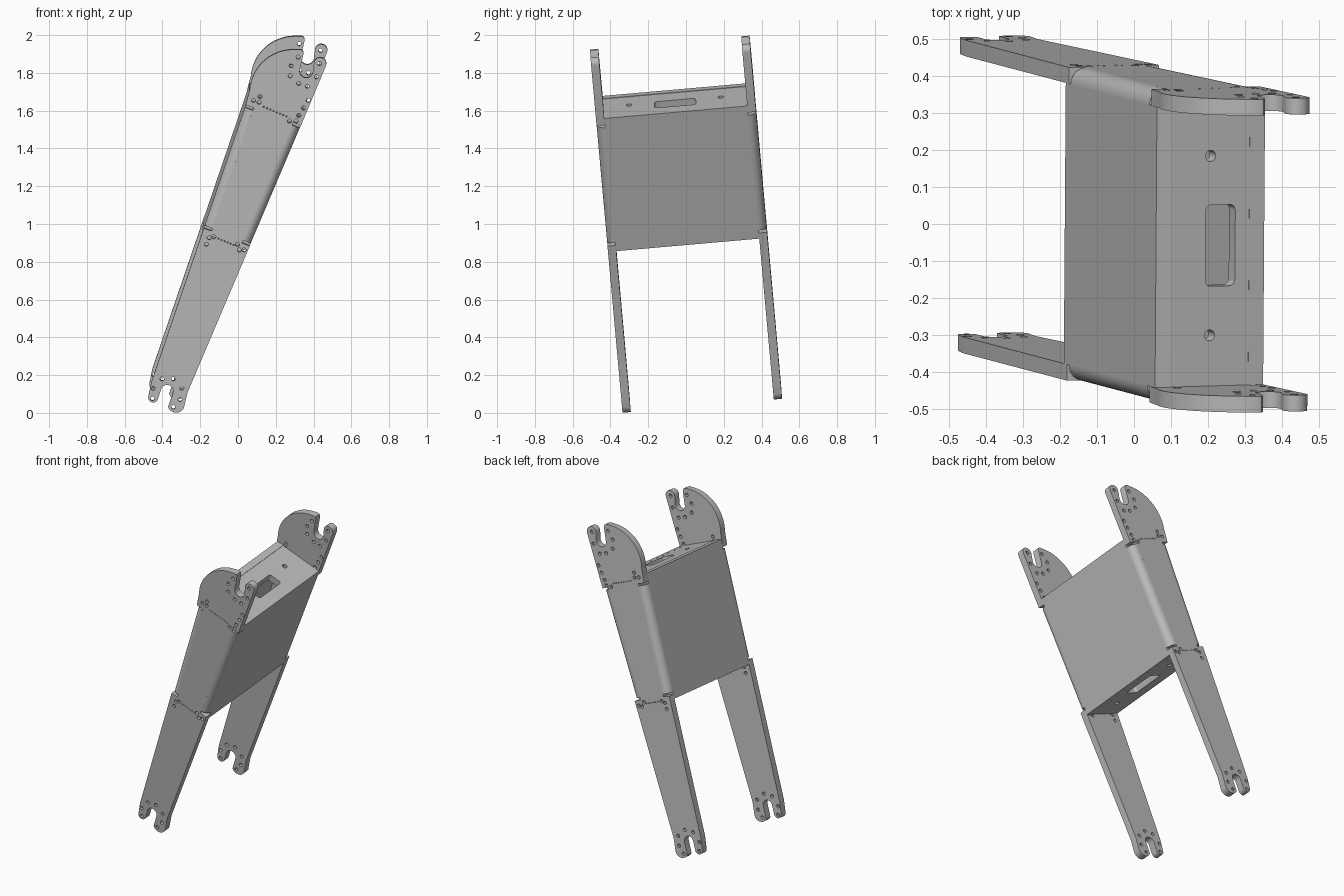
import bpy, bmesh
from math import sin, cos, radians, hypot, pi
from mathutils import Matrix, Vector

cube = bpy.data.objects.get("Cube")
if cube:
    bpy.data.objects.remove(cube)

T = 0.044           # sheet thickness
OUTER = 0.424       # half width over the side plates
INNER = OUTER - T
Y = Vector((0, 1, 0))

metal = bpy.data.materials.new("grey metal")
metal.use_nodes = True
GREY = (0.5, 0.5, 0.5, 1)
metal.diffuse_color = GREY
metal.node_tree.nodes["Principled BSDF"].inputs["Base Color"].default_value = GREY

# Whole frame leans back
LEAN = (Matrix.Translation((0, 0, 1)) @ Matrix.Rotation(radians(-0.4), 4, 'Z')
        @ Matrix.Rotation(radians(5), 4, 'X') @ Matrix.Translation((0, 0, -0.966)))


def arc(c, r, a0, a1, n=12, ry=None):
    angles = [radians(a0 + (a1 - a0) * i / n) for i in range(n + 1)]
    return [(c[0] + r * cos(a), c[1] + (ry or r) * sin(a)) for a in angles]


def circle(c, r, n=12):
    return arc(c, r, 0, 360 - 360 / n, n - 1)


def sheet(name, loops, thickness, x, y, z, origin):
    """Extrude an outline (and its holes) along z, centred on origin."""
    curve = bpy.data.curves.new(name, 'CURVE')
    curve.dimensions = '2D'
    curve.fill_mode = 'BOTH'
    curve.extrude = thickness / 2
    for loop in loops:
        spline = curve.splines.new('POLY')
        spline.points.add(len(loop) - 1)
        for point, p in zip(spline.points, loop):
            point.co = (p[0], p[1], 0, 1)
        spline.use_cyclic_u = True
    temp = bpy.data.objects.new(name + " curve", curve)
    bpy.context.collection.objects.link(temp)
    graph = bpy.context.evaluated_depsgraph_get()
    mesh = bpy.data.meshes.new_from_object(temp.evaluated_get(graph))
    bpy.data.objects.remove(temp)
    bm = bmesh.new()
    bm.from_mesh(mesh)
    bmesh.ops.remove_doubles(bm, verts=bm.verts, dist=0.0002)
    bmesh.ops.recalc_face_normals(bm, faces=bm.faces)
    bm.to_mesh(mesh)
    bm.free()
    mesh.materials.clear()
    mesh.materials.append(metal)
    obj = bpy.data.objects.new(name, mesh)
    bpy.context.collection.objects.link(obj)
    frame = Matrix((x, y, z)).transposed().to_4x4()
    frame.translation = origin
    obj.matrix_world = LEAN @ frame
    bpy.ops.object.select_all(action='DESELECT')
    obj.select_set(True)
    bpy.context.view_layer.objects.active = obj
    bpy.ops.object.shade_smooth_by_angle(angle=radians(30))
    return obj


# Tapering long edges of the side plates, with inward offset
def left(z, d=0):
    return (-0.185 + 0.34 * (z - 0.96) + 0.947 * d, z - 0.322 * d)


def right(z, d=0):
    return (0.071 + 0.424 * (z - 0.899) - 0.921 * d, z + 0.39 * d)


# edge function, rib ends and slit heights, outward sign
EDGES = {"left": (left, 0.955, 1.68, 0.98, 1.635, 1),
         "right": (right, 0.855, 1.56, 0.885, 1.525, -1)}

# Side plate outline: right edge, top hook, left edge, bottom fork
outline = [right(0.11)]
outline += [right(0.885), right(0.885, T), right(1.525, T), right(1.525)]
outline += arc((0.438, 1.855), 0.033, -23, 165)
outline += arc((0.365, 1.815), 0.035, -11, -191)
outline += [(0.351, 1.91), (0.347, 1.924), (0.335, 1.93)]
outline += arc((0.30, 1.70), 0.235, 90, 175, 18, 0.23)
outline += [left(1.635), left(1.635, T), left(0.98, T), left(0.98), left(0.16)]
outline += arc((-0.447, 0.08), 0.026, 165, 340)
outline += arc((-0.373, 0.115), 0.033, 159, -21)
outline += arc((-0.325, 0.045), 0.045, 200, 335)

# Bolt holes around the forks and by the ribs
bolts = [(-0.447, 0.13), (-0.40, 0.18), (-0.34, 0.18), (-0.295, 0.13), (-0.305, 0.07),
         (-0.45, 0.075), (-0.34, 0.03), (0.285, 1.845), (0.28, 1.79), (0.322, 1.89),
         (0.325, 1.75), (0.435, 1.855), (0.418, 1.785), (0.37, 1.735), (0.375, 1.66),
         (0.35, 1.62), (0.31, 1.55), (0.325, 1.58), (0.275, 1.55), (0.085, 1.66),
         (0.12, 1.68), (0.115, 1.65), (-0.125, 0.935), (-0.15, 0.93), (-0.165, 0.895),
         (0.0, 0.895), (0.01, 0.865), (0.035, 0.865)]
holes = [circle(p, 0.011) for p in bolts]

# Rows of pin holes along each rib
for a, b, n in (((0.14, 1.625), (0.26, 1.575), 8), ((-0.10, 0.925), (-0.02, 0.892), 6)):
    for i in range(n):
        p = Vector(a).lerp(Vector(b), i / (n - 1))
        holes.append(circle(p, 0.004, 6))

for name, side in (("front", -1), ("back", 1)):
    sheet(name + "_side_plate", [outline] + holes, T, Vector((1, 0, 0)),
          Vector((0, 0, 1)), -Y, Vector((0, side * (OUTER - T / 2), 0)))


def point(p):
    return Vector((p[0], 0, p[1]))


def box(w, h, cx=0):
    return [(cx - w, -h), (cx + w, -h), (cx + w, h), (cx - w, h)]


# Panels with rounded bends into the side plates
for name, (edge, low, high, slit_low, slit_high, out) in EDGES.items():
    a, b = point(edge(low)), point(edge(high))
    along = (b - a).normalized()
    normal = along.cross(Y)
    outward = normal * out
    sheet(name + "_panel", [box((b - a).length / 2, INNER)], T, along, Y, normal,
          (a + b) / 2 - outward * T / 2)
    a, b = point(edge(slit_low + 0.014)), point(edge(slit_high - 0.014))
    for end, side in (("one", -1), ("two", 1)):
        section = [(-T, side * INNER)]
        section += [(x, side * y) for x, y in arc((-T, INNER), T, 0, 90, 10)]
        sheet(f"{name}_bend_{end}", [section], (b - a).length, outward,
              along.cross(outward), along, (a + b) / 2)


# Rounded hand slot in a rib
def slot(cx, w, h, r):
    pts = []
    for sx, sy, start in ((1, 1, 0), (-1, 1, 90), (-1, -1, 180), (1, -1, 270)):
        pts += arc((cx + sx * (w - r), sy * (h - r)), r, start, start + 90, 5)
    return pts


# Cross ribs closing the box at both ends
for name, zl, zr, up, shift in (("top", 1.68, 1.56, 1, 0.03), ("bottom", 0.955, 0.855, -1, 0)):
    a, b = point(left(zl)), point(right(zr))
    across = (b - a).normalized()
    normal = across.cross(Y)
    half = (b - a).length / 2 - T * 0.8
    loops = [box(half, INNER), slot(shift, 0.043, 0.11, 0.016)]
    loops += [circle((0, s * 0.243), 0.015, 16) for s in (-1, 1)]
    sheet(name + "_rib", loops, T, across, Y, normal, (a + b) / 2 - normal * up * T / 2)
